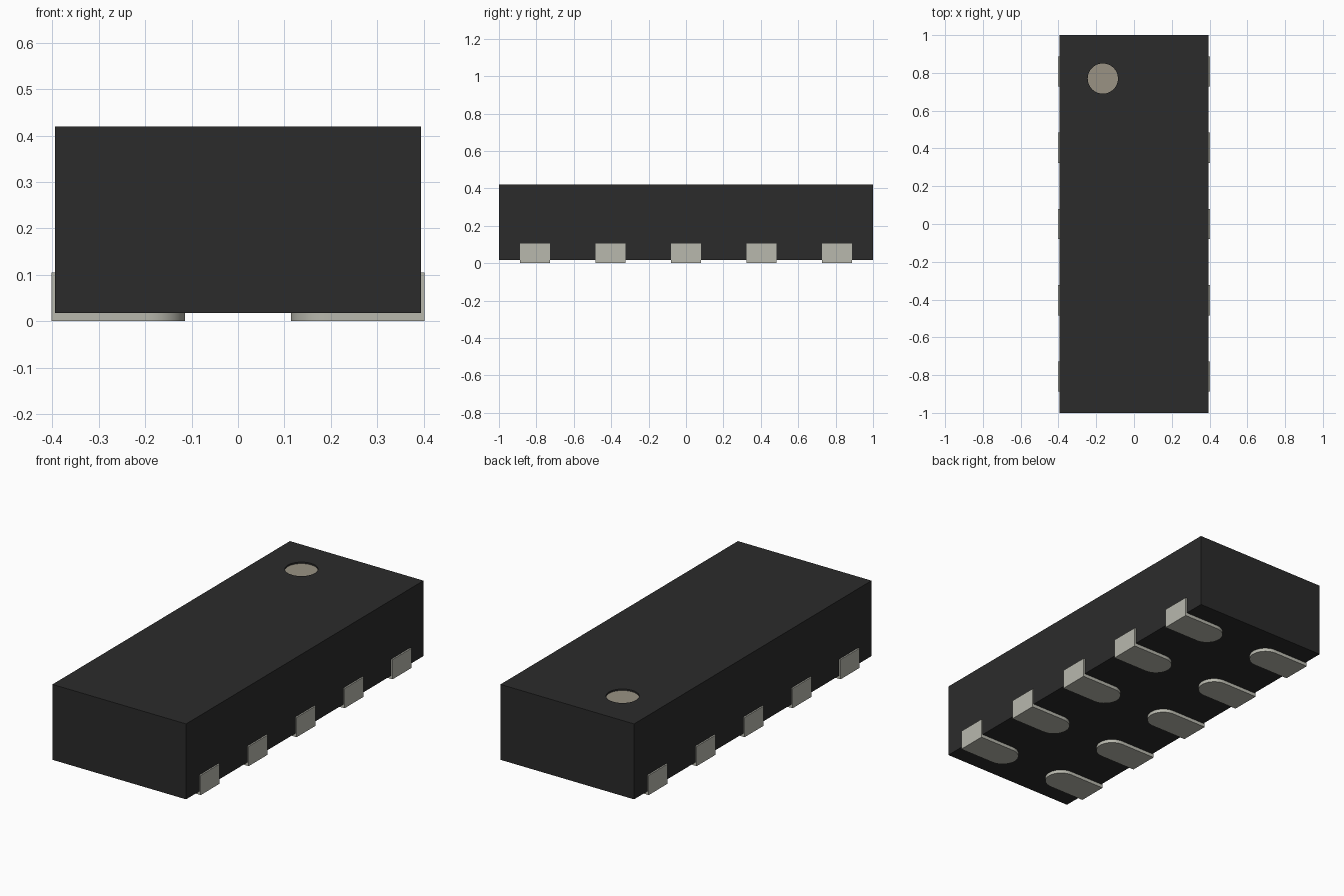
import bpy, bmesh, math
from mathutils import Vector

if "Cube" in bpy.data.objects:
    bpy.data.objects.remove(bpy.data.objects["Cube"])

HALF_X, HALF_Y = 0.394, 1.0
Z_BOTTOM, Z_TOP = 0.018, 0.42
DOT_X, DOT_Y, DOT_R, DOT_DEPTH = -0.165, 0.77, 0.08, 0.008
PAD_R, PAD_OUT, PAD_IN, PAD_TOP = 0.08, 0.402, 0.114, 0.105
PITCH = 0.404


def material(name, color):
    mat = bpy.data.materials.new(name)
    mat.diffuse_color = (*color, 1)
    mat.use_nodes = True
    mat.node_tree.nodes["Principled BSDF"].inputs["Base Color"].default_value = mat.diffuse_color
    return mat


def cylinder(name, z_low, z_high):
    bpy.ops.mesh.primitive_cylinder_add(
        vertices=48, radius=DOT_R, depth=z_high - z_low,
        location=(DOT_X, DOT_Y, (z_low + z_high) / 2))
    bpy.context.object.name = name
    return bpy.context.object


black = material("black_resin", (0.024, 0.024, 0.024))
metal = material("tin_plating", (0.48, 0.48, 0.42))
beige = material("beige_marking", (0.32, 0.29, 0.23))

# Moulded body with a shallow round recess for the pin-one mark
bpy.ops.mesh.primitive_cube_add(size=1, location=(0, 0, (Z_BOTTOM + Z_TOP) / 2))
body = bpy.context.object
body.name = "package_body"
body.scale = (2 * HALF_X, 2 * HALF_Y, Z_TOP - Z_BOTTOM)
bpy.ops.object.transform_apply(location=False, rotation=False, scale=True)
body.data.materials.append(black)

cutter = cylinder("recess_cutter", Z_TOP - DOT_DEPTH - 0.004, Z_TOP + 0.05)
cutter.data.materials.append(black)
cutter.hide_render = True
bpy.context.view_layer.objects.active = body
cut = body.modifiers.new("recess", 'BOOLEAN')
cut.operation, cut.solver, cut.object = 'DIFFERENCE', 'EXACT', cutter
bpy.ops.object.modifier_apply(modifier=cut.name)
bpy.data.objects.remove(cutter)

# Painted disc in the recess
dot = cylinder("pin_one_mark", Z_TOP - DOT_DEPTH - 0.004, Z_TOP - DOT_DEPTH)
dot.data.materials.append(beige)


def extrude_up(bm, faces, height):
    """Extrude faces to an absolute height."""
    result = bmesh.ops.extrude_face_region(bm, geom=faces)["geom"]
    for v in result:
        if isinstance(v, bmesh.types.BMVert):
            v.co.z = height


def pad_mesh():
    """L-shaped terminal: round-ended sole with a short upright plate."""
    bm = bmesh.new()
    plate_x = PAD_OUT - 0.015
    centre = PAD_IN + PAD_R
    steps = 20
    arc = []
    for i in range(steps + 1):
        a = math.pi / 2 + math.pi * i / steps
        arc.append(bm.verts.new((centre + PAD_R * math.cos(a), PAD_R * math.sin(a), 0)))
    p, q, r, s = [bm.verts.new((x, y, 0)) for x, y in (
        (plate_x, -PAD_R), (plate_x, PAD_R), (PAD_OUT, PAD_R), (PAD_OUT, -PAD_R))]
    sole = bm.faces.new(arc + [p, q])
    strip = bm.faces.new([p, s, r, q])
    extrude_up(bm, [sole, strip], Z_BOTTOM + 0.004)
    bm.normal_update()
    # raise the outer strip into the upright plate
    top = [f for f in bm.faces if f.calc_center_median().x > plate_x
           and f.calc_center_median().z > Z_BOTTOM and abs(f.normal.z) > 0.9]
    extrude_up(bm, top, PAD_TOP)
    bmesh.ops.delete(bm, geom=top, context='FACES_ONLY')
    # close the underside if the extrusion consumed it, then fix normals
    bmesh.ops.holes_fill(bm, edges=[e for e in bm.edges if e.is_boundary], sides=0)
    bmesh.ops.recalc_face_normals(bm, faces=bm.faces[:])
    mesh = bpy.data.meshes.new("terminal_pad")
    bm.to_mesh(mesh)
    bm.free()
    mesh.materials.append(metal)
    return mesh


# Five terminals along each long side
mesh = pad_mesh()
for side, turn in (("right", 0), ("left", math.pi)):
    for i in range(5):
        pad = bpy.data.objects.new(f"{side}_terminal_{i + 1}", mesh)
        pad.location = (0, (i - 2) * PITCH, 0)
        pad.rotation_euler.z = turn
        bpy.context.collection.objects.link(pad)
        bpy.ops.object.select_all(action='DESELECT')

# Smooth the rounded pad ends while keeping corners sharp
first = bpy.data.objects["right_terminal_1"]
first.select_set(True)
bpy.context.view_layer.objects.active = first
bpy.ops.object.shade_smooth_by_angle(angle=math.radians(30))
